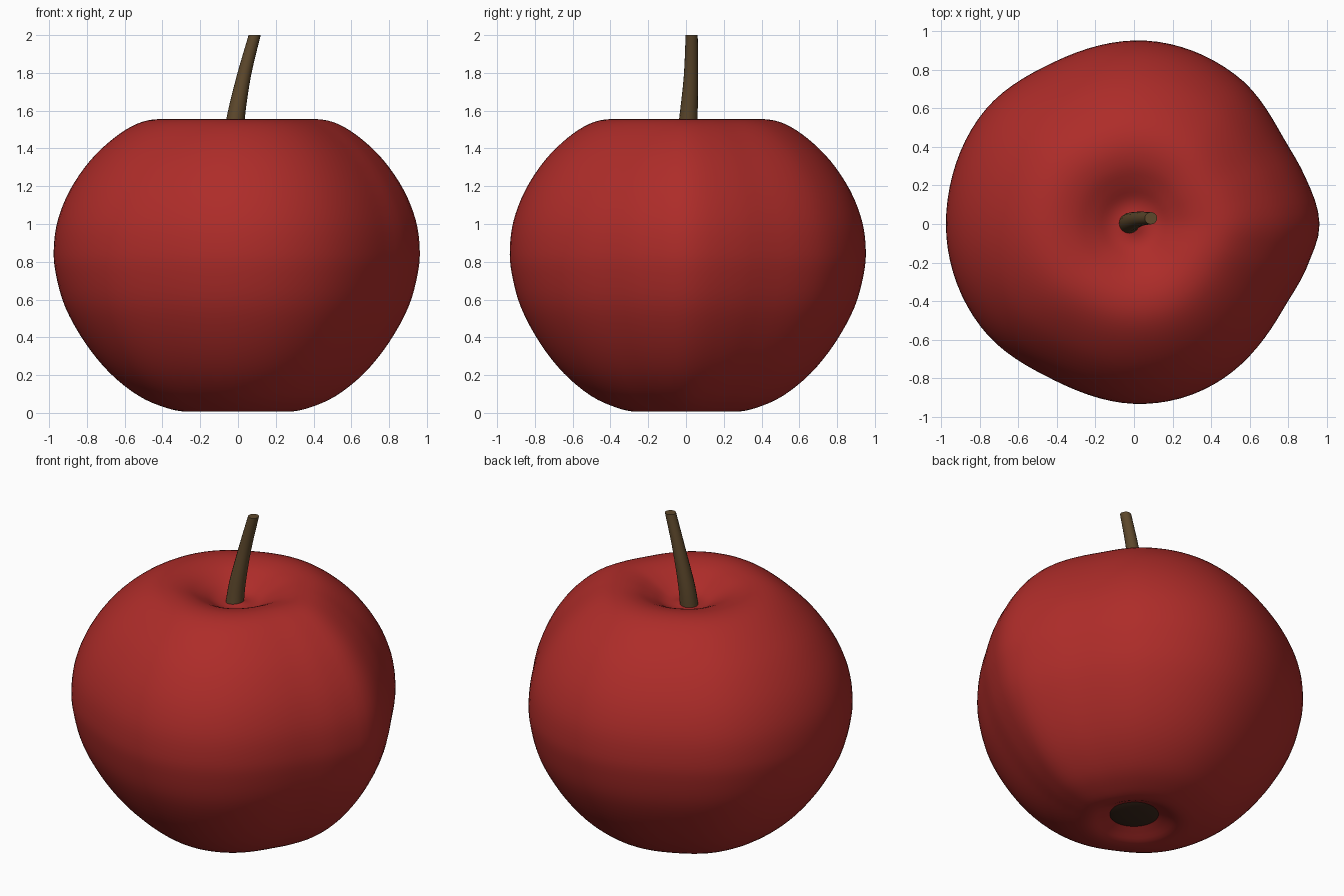
import bpy, bmesh, math

if "Cube" in bpy.data.objects:
    bpy.data.objects.remove(bpy.data.objects["Cube"])


def catmull(a, b, c, d, t):
    return 0.5 * (2 * b + (c - a) * t + (2 * a - 5 * b + 4 * c - d) * t * t
                  + (3 * b - a - 3 * c + d) * t ** 3)


def smooth_path(points, steps):
    # resample a few control points as a smooth path
    p = [points[0]] + list(points) + [points[-1]]
    out = []
    for i in range(1, len(p) - 2):
        for s in range(steps):
            out.append(tuple(catmull(*q, s / steps) for q in zip(*p[i - 1:i + 3])))
    return out + [tuple(points[-1])]


def material(name, color):
    m = bpy.data.materials.new(name)
    m.diffuse_color = (*color, 1)
    m.use_nodes = True
    m.node_tree.nodes["Principled BSDF"].inputs["Base Color"].default_value = m.diffuse_color
    return m


def skin(name, rings, mat, angle):
    # bridge closed rings and cap both ends
    bm = bmesh.new()
    loops = [[bm.verts.new(co) for co in ring] for ring in rings]
    n = len(loops[0])
    for a, b in zip(loops, loops[1:]):
        for i in range(n):
            j = (i + 1) % n
            bm.faces.new((a[i], a[j], b[j], b[i]))
    bm.faces.new(loops[0][::-1])
    bm.faces.new(loops[-1])
    bmesh.ops.recalc_face_normals(bm, faces=bm.faces)
    me = bpy.data.meshes.new(name)
    bm.to_mesh(me)
    bm.free()
    ob = bpy.data.objects.new(name, me)
    bpy.context.collection.objects.link(ob)
    me.materials.append(mat)
    bpy.ops.object.select_all(action='DESELECT')
    ob.select_set(True)
    bpy.context.view_layer.objects.active = ob
    bpy.ops.object.shade_smooth_by_angle(angle=math.radians(angle))
    return ob


red = material("apple_red", (0.42, 0.025, 0.022))
brown = material("stem_brown", (0.11, 0.065, 0.025))
dark = material("calyx_brown", (0.045, 0.022, 0.012))

# uneven five-lobed outline: angle in degrees, radius
LOBES = [(0, .962), (17, .917), (31, .895), (53, .933), (84, .953), (117, .937),
         (142, .972), (168, .975), (191, .973), (216, .954), (242, .91),
         (273, .934), (295, .93), (330, .891), (348, .929)]


def lobe(deg):
    n = len(LOBES)
    k = max(i for i in range(n) if LOBES[i][0] <= deg)
    a0, a1 = LOBES[k][0], LOBES[(k + 1) % n][0] + (360 if k == n - 1 else 0)
    r = [LOBES[(k + i) % n][1] for i in (-1, 0, 1, 2)]
    return catmull(*r, (deg - a0) / (a1 - a0)) / 0.965


# apple body: radius, height from bottom hollow to stem hollow
profile = [(.01, .075), (.10, .07), (.18, .04), (.27, .008), (.38, .028), (.52, .09),
           (.67, .21), (.80, .37), (.905, .56), (.955, .74), (.965, .87), (.944, 1.02),
           (.88, 1.18), (.775, 1.335), (.65, 1.455), (.53, 1.53), (.42, 1.555),
           (.31, 1.54), (.21, 1.495), (.13, 1.45), (.07, 1.44), (.01, 1.455)]
N = 96
factors = [lobe(360 * i / N) for i in range(N)]
body = []
for r, z in smooth_path(profile, 4):
    w = min(1, r / 0.4)
    ring = []
    for i, f in enumerate(factors):
        a, rr = 2 * math.pi * i / N, r * (1 + (f - 1) * w)
        ring.append((rr * math.cos(a), rr * math.sin(a), z))
    body.append(ring)
skin("apple_body", body, red, 60)

# leaning, tapered stem
stem_path = [(-.028, .0, 1.38, .055), (-.014, .012, 1.55, .049), (.03, .026, 1.78, .038),
             (.088, .03, 2.0, .032)]
stem = [[(x + r * math.cos(i * math.pi / 8), y + r * math.sin(i * math.pi / 8), z)
         for i in range(16)] for x, y, z, r in smooth_path(stem_path, 5)]
skin("stem", stem, brown, 40)

# flattened calyx in the bottom hollow
bpy.ops.mesh.primitive_uv_sphere_add(segments=32, ring_count=16, radius=1, location=(0, 0, .07))
calyx = bpy.context.object
calyx.name = "calyx"
calyx.scale = (.16, .16, .03)
bpy.ops.object.transform_apply(location=False, rotation=False, scale=True)
calyx.data.materials.append(dark)
bpy.ops.object.shade_smooth()
